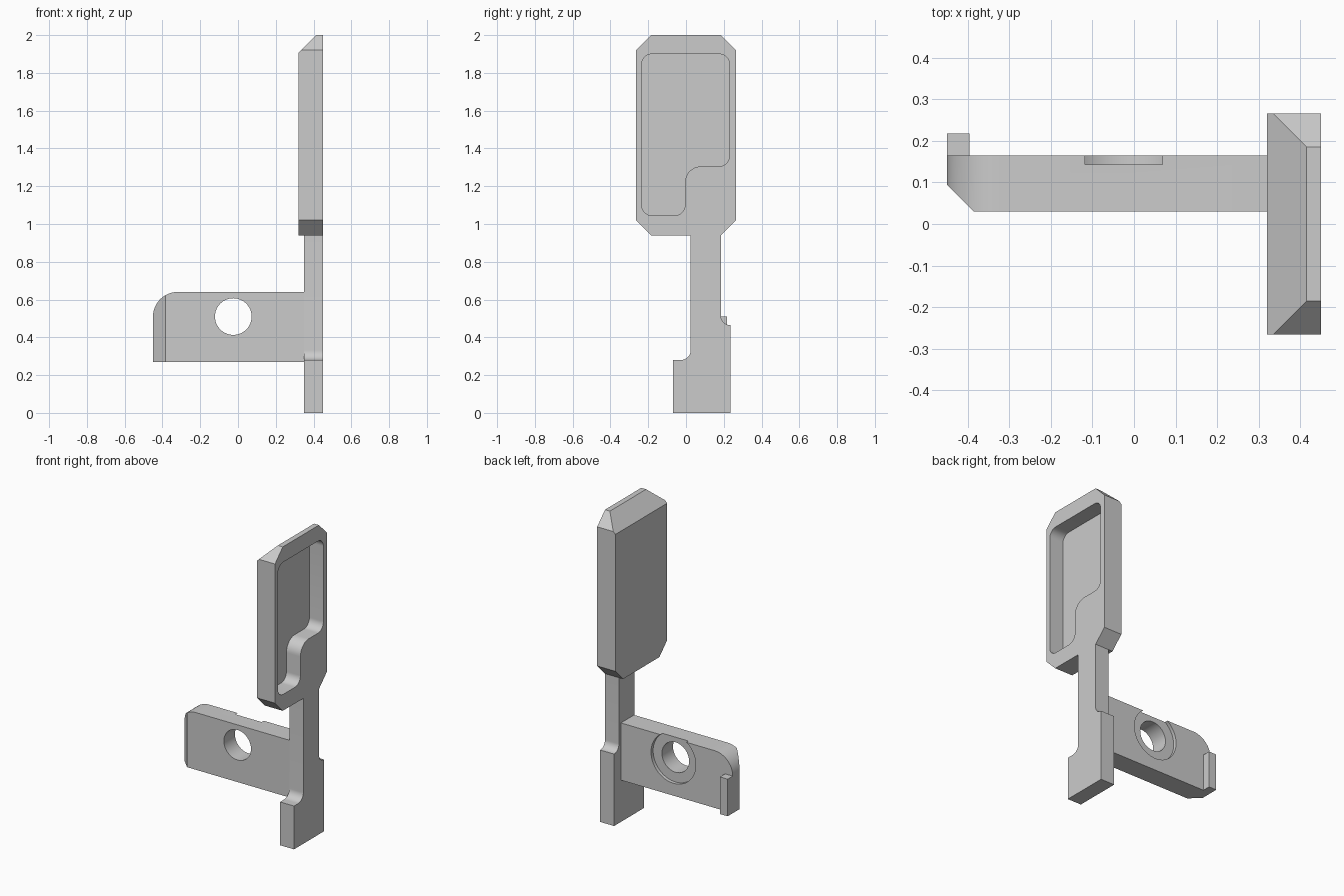
import bpy
import bmesh
import math
from mathutils import Vector

default = bpy.data.objects.get("Cube")
if default:
    bpy.data.objects.remove(default, do_unlink=True)

# Single plain grey
grey = bpy.data.materials.new("plain grey")
grey.use_nodes = True
colour = (0.6, 0.6, 0.6, 1)
grey.diffuse_color = colour
grey.node_tree.nodes["Principled BSDF"].inputs["Base Color"].default_value = colour


def rounded(corners, steps=12):
    """Outline from square corners (a, b, optional fillet radius)."""
    pts = [Vector(c[:2]) for c in corners]
    out = []
    for i, c in enumerate(corners):
        p = pts[i]
        if len(c) < 3:
            out.append(p)
            continue
        r = c[2]
        u = (pts[i - 1] - p).normalized()
        v = (pts[(i + 1) % len(pts)] - p).normalized()
        centre = p + (u + v) * r
        for k in range(steps + 1):
            t = math.pi / 2 * k / steps
            out.append(centre - r * (v * math.cos(t) + u * math.sin(t)))
    return out


def circle(a, b, r, n=64):
    return [(a + r * math.cos(2 * math.pi * k / n), b + r * math.sin(2 * math.pi * k / n))
            for k in range(n)]


def prism(name, outline, axis, lo, hi, cut=None):
    """Extrude an outline along x or y; cut = (point, normal) slices off one side."""
    bm = bmesh.new()
    place = (lambda a, b, d: (d, a, b)) if axis == "x" else (lambda a, b, d: (a, d, b))
    ends = [[bm.verts.new(place(a, b, d)) for a, b in outline] for d in (lo, hi)]
    for ring in ends:
        bm.faces.new(ring)
    n = len(outline)
    for i in range(n):
        j = (i + 1) % n
        bm.faces.new((ends[0][i], ends[0][j], ends[1][j], ends[1][i]))
    if cut:
        geom = bm.verts[:] + bm.edges[:] + bm.faces[:]
        res = bmesh.ops.bisect_plane(bm, geom=geom, plane_co=cut[0], plane_no=cut[1],
                                     clear_outer=True)
        rim = [e for e in res["geom_cut"] if isinstance(e, bmesh.types.BMEdge)]
        bmesh.ops.holes_fill(bm, edges=rim, sides=0)
    bmesh.ops.recalc_face_normals(bm, faces=bm.faces)
    mesh = bpy.data.meshes.new(name)
    bm.to_mesh(mesh)
    bm.free()
    mesh.materials.append(grey)
    obj = bpy.data.objects.new(name, mesh)
    bpy.context.collection.objects.link(obj)
    return obj


def combine(obj, steps):
    """Apply boolean steps, drop the helpers, and shade fillets smooth."""
    for operation, other in steps:
        mod = obj.modifiers.new(operation, "BOOLEAN")
        mod.operation = operation
        mod.solver = "EXACT"
        mod.object = other
        other.hide_render = True
    bpy.context.view_layer.update()
    graph = bpy.context.evaluated_depsgraph_get()
    mesh = bpy.data.meshes.new_from_object(obj.evaluated_get(graph))
    obj.modifiers.clear()
    obj.data = mesh
    for _, other in steps:
        bpy.data.objects.remove(other, do_unlink=True)
    mesh.shade_smooth()
    mesh.set_sharp_from_angle(angle=math.radians(30))


# Paddle: octagonal slab with a sloped top on its inner side
W, C, LOW, TOP = 0.265, 0.08, 0.94, 2.0
octagon = [(-W + C, LOW), (W - C, LOW), (W, LOW + C), (W, TOP - C),
           (W - C, TOP), (-W + C, TOP), (-W, TOP - C), (-W, LOW + C)]
paddle = prism("paddle_and_stem", octagon, "x", 0.32, 0.45,
               cut=((0.32, 0, 1.905), (-1, 0, 1)))

# Stem with widened foot
stem = prism("stem", rounded([
    (-0.07, 0), (0.235, 0), (0.235, 0.465), (0.185, 0.465, 0.048),
    (0.185, 1.0), (0.025, 1.0), (0.025, 0.28, 0.052), (-0.07, 0.28)]), "x", 0.35, 0.45)

# Stepped pocket in the outer face
pocket = prism("pocket_cutter", rounded([
    (-0.235, 1.045, 0.055), (-0.005, 1.045, 0.055), (-0.005, 1.305, 0.085),
    (0.23, 1.305, 0.055), (0.23, 1.9, 0.055), (-0.235, 1.9, 0.055)]), "x", 0.35, 0.5)
combine(paddle, [("UNION", stem), ("DIFFERENCE", pocket)])

# Side arm: rounded top corner, chamfered front end
arm = prism("side_arm", rounded([
    (-0.45, 0.27), (0.35, 0.27), (0.35, 0.64), (-0.45, 0.64, 0.13)]), "y", 0.03, 0.165,
    cut=((-0.45, 0.095, 0), (-1, -1, 0)))

# Rear lip, through hole and shallow counterbore
lip = prism("lip", [(-0.45, 0.27), (-0.395, 0.27), (-0.395, 0.51), (-0.45, 0.51)],
            "y", 0.15, 0.217)
hole = prism("hole_cutter", circle(-0.025, 0.51, 0.097), "y", -0.1, 0.3)
bore = prism("bore_cutter", circle(-0.025, 0.51, 0.16), "y", 0.143, 0.3)
combine(arm, [("UNION", lip), ("DIFFERENCE", hole), ("DIFFERENCE", bore)])
